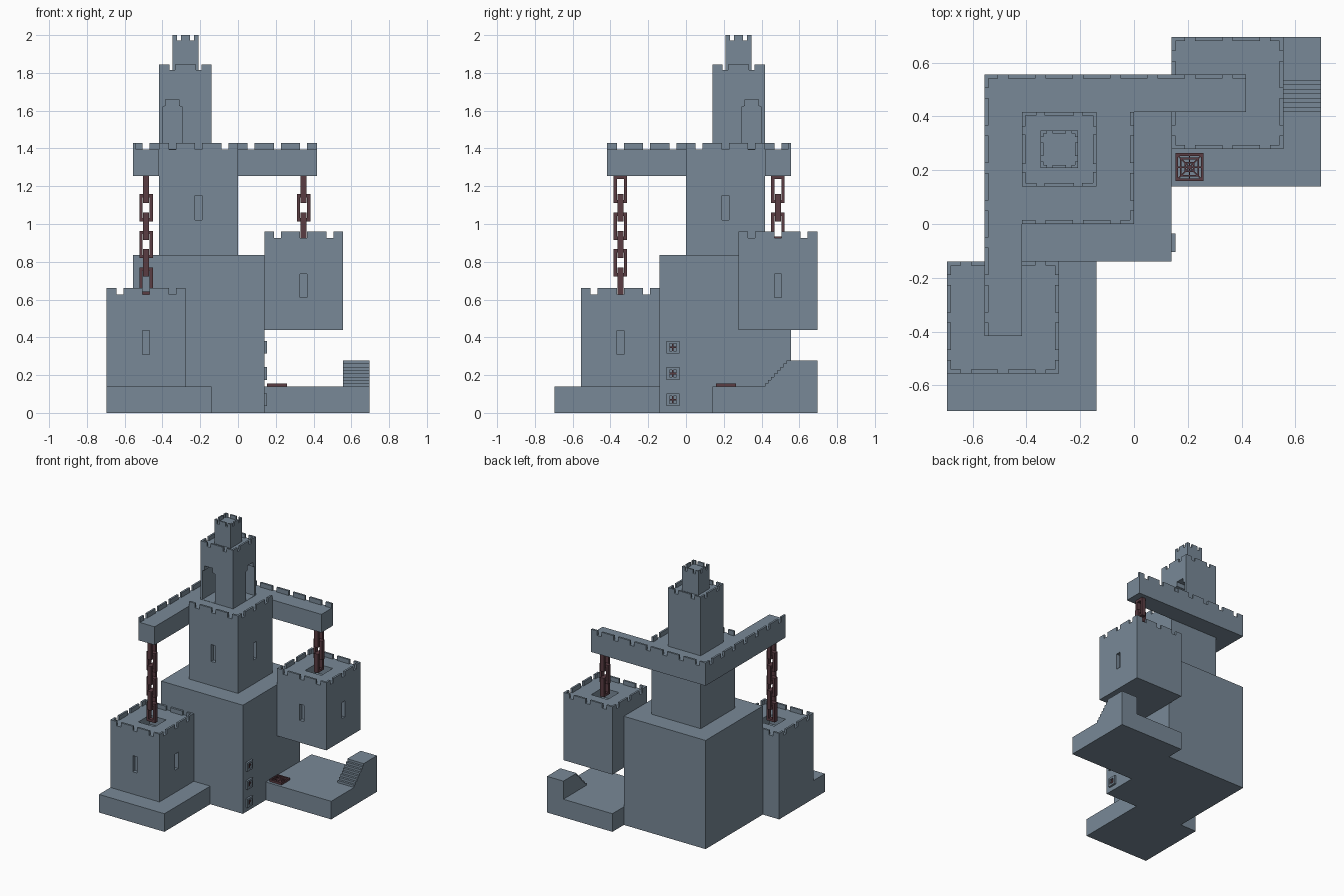
import bpy, bmesh, math
from mathutils import Matrix, Vector

if "Cube" in bpy.data.objects:
    bpy.data.objects.remove(bpy.data.objects["Cube"], do_unlink=True)

U = 0.139  # layout module


def material(name, rgb):
    m = bpy.data.materials.new(name)
    m.use_nodes = True
    m.diffuse_color = (*rgb, 1)
    m.node_tree.nodes["Principled BSDF"].inputs["Base Color"].default_value = (*rgb, 1)
    return m


STONE = material("blue grey stone", (0.19, 0.25, 0.31))
IRON = material("dark red iron", (0.10, 0.045, 0.055))


def add_box(bm, lo, hi):
    lo, hi = Vector(lo), Vector(hi)
    size = hi - lo
    mat = Matrix.Translation((lo + hi) / 2) @ Matrix.Diagonal((*size, 1))
    bmesh.ops.create_cube(bm, size=1, matrix=mat)


def finish(bm, name, mat):
    bmesh.ops.recalc_face_normals(bm, faces=bm.faces)
    me = bpy.data.meshes.new(name)
    bm.to_mesh(me)
    bm.free()
    me.materials.append(mat)
    ob = bpy.data.objects.new(name, me)
    bpy.context.collection.objects.link(ob)
    return ob


def boxes(name, mat, *pairs):
    bm = bmesh.new()
    for lo, hi in pairs:
        add_box(bm, lo, hi)
    return finish(bm, name, mat)


def prism(name, mat, pts, offset):
    bm = bmesh.new()
    face = bm.faces.new([bm.verts.new(p) for p in pts])
    ext = bmesh.ops.extrude_face_region(bm, geom=[face])
    verts = [g for g in ext["geom"] if isinstance(g, bmesh.types.BMVert)]
    bmesh.ops.translate(bm, verts=verts, vec=offset)
    return finish(bm, name, mat)


def carve(ob, cutters):
    for c in cutters:
        c.hide_render = True
        mod = ob.modifiers.new("carve", "BOOLEAN")
        mod.operation = "DIFFERENCE"
        mod.solver = "EXACT"
        mod.object = c
        bpy.context.view_layer.objects.active = ob
        bpy.ops.object.modifier_apply(modifier=mod.name)
        bpy.data.objects.remove(c, do_unlink=True)


def merlon_row(bm, axis, a, b, edge, inward, z0, z1, notches, gap, thick):
    """Row of merlons along axis 0 (x) or 1 (y), set on the given edge line."""
    step = (b - a) / notches
    cuts = [a + step * (i + 0.5) for i in range(notches)]
    starts = [a] + [c + gap / 2 for c in cuts]
    ends = [c - gap / 2 for c in cuts] + [b]
    e0, e1 = sorted((edge, edge + inward * thick))
    for s, e in zip(starts, ends):
        if axis == 0:
            add_box(bm, (s, e0, z0), (e, e1, z1))
        else:
            add_box(bm, (e0, s, z0), (e1, e, z1))


def crown(name, x0, x1, y0, y1, z0, z1, notches, gap, thick, sides="fblr"):
    bm = bmesh.new()
    args = (z0, z1, notches, gap, thick)
    if "f" in sides:
        merlon_row(bm, 0, x0, x1, y0, 1, *args)
    if "b" in sides:
        merlon_row(bm, 0, x0, x1, y1, -1, *args)
    if "l" in sides:
        merlon_row(bm, 1, y0, y1, x0, 1, *args)
    if "r" in sides:
        merlon_row(bm, 1, y0, y1, x1, -1, *args)
    return finish(bm, name, STONE)


def slits(cx, cy, half, z0, z1, w=0.019, depth=0.03):
    """Window cutters for the front and right faces of a square tower."""
    f, r = cy - half, cx + half
    return [boxes("slit_cutter", STONE, ((cx - w, f - 0.05, z0), (cx + w, f + depth, z1))),
            boxes("slit_cutter", STONE, ((r - depth, cy - w, z0), (r + 0.05, cy + w, z1)))]


# Ground plinths and the large main block
boxes("front_plinth", STONE, ((-5 * U, -5 * U, 0), (-U, -U, U)))
boxes("side_plinth", STONE, ((U, U, 0), (5 * U, 5 * U, U)))
boxes("main_block", STONE, ((-4 * U, -U, 0), (U, 4 * U, 0.835)))

# Stair and landing in one stepped profile
STEPS = 8
pts = [(4 * U, 3 * U, U)]
for i in range(STEPS):
    y = 3 * U + i * 0.133 / STEPS
    z = U + (i + 1) * U / STEPS
    if i:
        pts.append((4 * U, y, z - U / STEPS))
    pts.append((4 * U, y, z))
pts += [(4 * U, 5 * U, 2 * U), (4 * U, 5 * U, U)]
prism("stair_and_landing", STONE, pts, (U, 0, 0))

# Two chained towers
H = 1.5 * U
for label, cx, cy, z0, z1 in (("front", -3.5 * U, -2.5 * U, U, 0.66),
                              ("side", 2.5 * U, 3.5 * U, 0.44, 0.96)):
    floor = z1 - 0.033
    tower = boxes(label + "_tower", STONE, ((cx - H, cy - H, z0), (cx + H, cy + H, floor)))
    shaft = boxes("shaft_cutter", STONE, ((cx - U / 2, cy - U / 2, floor - 0.07),
                                          (cx + U / 2, cy + U / 2, floor + 0.1)))
    wz = z1 - 0.35 if label == "side" else 0.31
    carve(tower, slits(cx, cy, H, wz, wz + 0.125) + [shaft])
    crown(label + "_tower_battlement", cx - H, cx + H, cy - H, cy + H, floor, z1, 3, 0.037, 0.015)

# Keep with cantilevered L-shaped walkway
FL, TOP = 1.395, 1.43
keep = boxes("keep", STONE, ((-3 * U, 0, 0.835), (0, 3 * U, FL)))
carve(keep, slits(-1.5 * U, 1.5 * U, H, 1.02, 1.15))
crown("keep_battlement", -3 * U, 0, 0, 3 * U, FL, TOP, 3, 0.037, 0.015, "fr")
ell = [(-4, -3), (-3, -3), (-3, 3), (3, 3), (3, 4), (-4, 4)]
prism("walkway_arms", STONE, [(x * U, y * U, 1.255) for x, y in ell], (0, 0, FL - 1.255))
crown("walkway_battlement", -4 * U, 3 * U, -3 * U, 4 * U, FL, TOP, 7, 0.037, 0.015, "bl")

# Upper tower with an angled passage joining its two doorways
upper = boxes("upper_tower", STONE, ((-3 * U, U, FL), (-U, 3 * U, 1.815)))
bm = bmesh.new()


def door_profile(c, z):
    return [(c - 0.053, z - 0.01), (c + 0.053, z - 0.01), (c + 0.053, 1.62), (c + 0.035, 1.625),
            (c + 0.035, 1.66), (c - 0.035, 1.66), (c - 0.035, 1.625), (c - 0.053, 1.62)]


front_cut = prism("door_cutter", STONE, [(x, 0.05, z) for x, z in door_profile(-0.348, FL + 0.012)],
                  (0, 0.35, 0))
right_cut = prism("door_cutter", STONE, [(-0.05, y, z) for y, z in door_profile(0.348, FL + 0.012)],
                  (-0.35, 0, 0))
bm.free()
carve(upper, [front_cut, right_cut])
crown("upper_tower_battlement", -3 * U, -U, U, 3 * U, 1.815, 1.845, 2, 0.03, 0.014)

# Top turret
T0, T1 = -2.5 * U, -1.5 * U
boxes("turret", STONE, ((T0, -T1, 1.815), (T1, -T0, 1.972)))
crown("turret_battlement", T0, T1, -T1, -T0, 1.972, 2.0, 2, 0.02, 0.011)


# Chains of alternating rectangular links
def chain(name, cx, cy, top, count):
    h, w, t, bar, pitch = 0.145, 0.036, 0.016, 0.018, 0.097
    bm = bmesh.new()
    for i in range(count):
        z1 = top - i * pitch
        z0 = z1 - h
        parts = [(-w, -w + bar, z0, z1), (w - bar, w, z0, z1),
                 (-w + bar, w - bar, z0, z0 + bar), (-w + bar, w - bar, z1 - bar, z1)]
        for a, b, lo, hi in parts:
            if i % 2:
                add_box(bm, (cx + a, cy - t, lo), (cx + b, cy + t, hi))
            else:
                add_box(bm, (cx - t, cy + a, lo), (cx + t, cy + b, hi))
    return finish(bm, name, IRON)


chain("front_tower_chain", -3.5 * U, -2.5 * U, 1.255, 6)
chain("side_tower_chain", 2.5 * U, 3.5 * U, 1.255, 3)

# Barred vents on the right wall
Y = -U / 2
for i in range(3):
    z = U * (0.5 + i)
    o, n = 0.034, 0.019
    x0, x1 = U, U + 0.015
    boxes(f"vent_frame_{i + 1}", STONE,
          ((x0, Y - o, z - o), (x1, Y - n, z + o)), ((x0, Y + n, z - o), (x1, Y + o, z + o)),
          ((x0, Y - n, z - o), (x1, Y + n, z - n)), ((x0, Y - n, z + n), (x1, Y + n, z + o)))
    boxes(f"vent_bars_{i + 1}", IRON,
          ((x0, Y - 0.004, z - n), (x0 + 0.009, Y + 0.004, z + n)),
          ((x0, Y - n, z - 0.004), (x0 + 0.008, Y + n, z + 0.004)))

# Floor grate: nested square rings with crossing bars
GX, GY = 1.5 * U - 0.002, 1.5 * U + 0.003
bm = bmesh.new()
for r, b, top in ((0.052, 0.010, 0.155), (0.035, 0.006, 0.152), (0.019, 0.006, 0.152)):
    for s in (-1, 1):
        e0, e1 = sorted((s * r, s * (r - b)))
        add_box(bm, (GX - r, GY + e0, U), (GX + r, GY + e1, top))
        add_box(bm, (GX + e0, GY - r + b, U), (GX + e1, GY + r - b, top))
for k in range(4):
    length = 0.1 if k % 2 == 0 else 0.13
    mat = (Matrix.Translation((GX, GY, U + 0.006)) @ Matrix.Rotation(k * math.pi / 4, 4, "Z")
           @ Matrix.Diagonal((length, 0.005, 0.012, 1)))
    bmesh.ops.create_cube(bm, size=1, matrix=mat)
finish(bm, "floor_grate", IRON)
